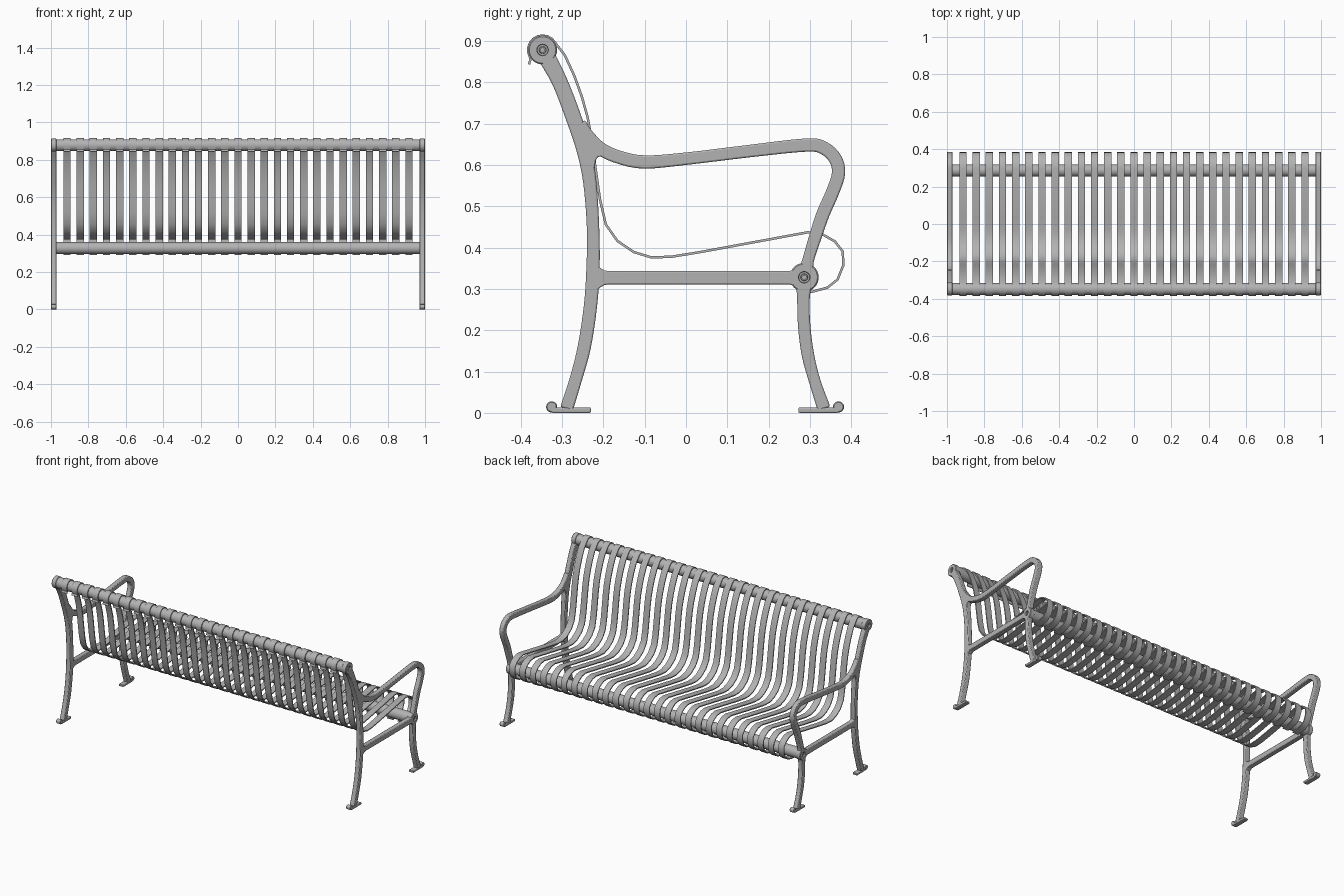
import bpy, bmesh, math
from mathutils import Vector

cube = bpy.data.objects.get("Cube")
if cube:
    bpy.data.objects.remove(cube, do_unlink=True)

grey = bpy.data.materials.new("painted_grey")
grey.use_nodes = True
GREY = (0.45, 0.45, 0.45, 1)
grey.diffuse_color = GREY
grey.node_tree.nodes["Principled BSDF"].inputs["Base Color"].default_value = GREY

INNER, OUTER = 0.97, 1.0      # side frame thickness along x
TOP = (-0.347, 0.878)         # top rail centre (y, z)
LOW = (0.286, 0.328)          # seat rail centre (y, z)


def finish(name, bm, mirror=False, bevel=0.0):
    bmesh.ops.recalc_face_normals(bm, faces=bm.faces)
    mesh = bpy.data.meshes.new(name)
    bm.to_mesh(mesh)
    bm.free()
    mesh.materials.append(grey)
    ob = bpy.data.objects.new(name, mesh)
    bpy.context.collection.objects.link(ob)
    bpy.ops.object.select_all(action="DESELECT")
    ob.select_set(True)
    bpy.context.view_layer.objects.active = ob
    bpy.ops.object.shade_smooth_by_angle(angle=math.radians(35))
    if bevel:
        mod = ob.modifiers.new("soft_edges", "BEVEL")
        mod.width, mod.segments = bevel, 2
        mod.limit_method, mod.angle_limit = "ANGLE", math.radians(45)
    if mirror:
        ob.modifiers.new("other_side", "MIRROR")
    return ob


def smooth(points, steps):
    """Catmull-Rom curve through points of any dimension."""
    pts = [Vector(p) for p in points]
    pts = [2 * pts[0] - pts[1]] + pts + [2 * pts[-1] - pts[-2]]
    out = []
    for a, b, c, d in zip(pts, pts[1:], pts[2:], pts[3:]):
        for i in range(steps):
            t = i / steps
            out.append(0.5 * (2 * b + (c - a) * t + (2 * a - 5 * b + 4 * c - d) * t * t
                              + (3 * b - a - 3 * c + d) * t ** 3))
    return out + [pts[-2]]


def ribbon(path, x0, x1):
    """Solid bar following (y, z, half width), running from x0 to x1."""
    bm = bmesh.new()
    rings = []
    for i, p in enumerate(path):
        d = path[min(i + 1, len(path) - 1)] - path[max(i - 1, 0)]
        n = Vector((-d.y, d.x)).normalized() * p.z
        a, b = p.xy + n, p.xy - n
        rings.append([bm.verts.new((x, q.x, q.y))
                      for x, q in ((x0, a), (x1, a), (x1, b), (x0, b))])
    for r, s in zip(rings, rings[1:]):
        for k in range(4):
            bm.faces.new((r[k], r[k - 1], s[k - 1], s[k]))
    bm.faces.new(rings[0])
    bm.faces.new(rings[-1])
    return bm


def lathe(profile, centre, sides=32):
    """Turned part about the x axis from (x, radius) pairs, capped."""
    bm = bmesh.new()
    rings = [[bm.verts.new((x, centre[0] + r * math.cos(math.tau * k / sides),
                            centre[1] + r * math.sin(math.tau * k / sides)))
              for k in range(sides)] for x, r in profile]
    for r, s in zip(rings, rings[1:]):
        for k in range(sides):
            bm.faces.new((r[k], r[k - 1], s[k - 1], s[k]))
    bm.faces.new(rings[0])
    bm.faces.new(rings[-1])
    return bm


def plate(outline):
    """Flat outline (y, z) given the frame thickness."""
    bm = bmesh.new()
    face = bm.faces.new([bm.verts.new((INNER, y, z)) for y, z in outline])
    ext = bmesh.ops.extrude_face_region(bm, geom=[face])
    verts = [g for g in ext["geom"] if isinstance(g, bmesh.types.BMVert)]
    bmesh.ops.translate(bm, verts=verts, vec=(OUTER - INNER, 0, 0))
    return bm


# Side frame bars: y, z, half width
bars = {
    "rear_leg": [(-.334, .856, .021), (-.305, .80, .019), (-.274, .72, .019),
                 (-.248, .64, .018), (-.233, .56, .016), (-.225, .45, .015),
                 (-.225, .35, .016), (-.231, .26, .016), (-.246, .16, .016),
                 (-.267, .08, .015), (-.289, .01, .016)],
    "armrest": [(-.258, .70, .016), (-.238, .67, .016), (-.205, .638, .016), (-.16, .618, .016),
                (-.10, .607, .016), (.0, .615, .015), (.15, .633, .015),
                (.29, .648, .016), (.333, .641, .016), (.361, .615, .016),
                (.369, .58, .016), (.355, .535, .016), (.331, .48, .016),
                (.311, .42, .015), (.297, .375, .014), (.292, .352, .016)],
    "front_leg": [(.285, .306, .018), (.284, .27, .015), (.286, .21, .015),
                  (.295, .14, .015), (.312, .075, .014), (.334, .01, .016)],
}
for name, pts in bars.items():
    finish(name, ribbon(smooth(pts, 4), INNER, OUTER), mirror=True, bevel=.004)

# Crossbar flares where it meets the legs
bar = [(-.218, .327, .032), (-.208, .327, .024), (-.198, .327, .018), (-.188, .327, .016),
       (.25, .327, .016), (.257, .327, .018), (.264, .327, .022)]
finish("crossbar", ribbon([Vector(p) for p in bar], INNER, OUTER), mirror=True, bevel=.003)

# Web filling the corner between armrest and rear leg
web = [(-.255, .69), (-.20, .64), (-.19, .618), (-.204, .621), (-.214, .619),
       (-.219, .61), (-.221, .59), (-.24, .60)]
finish("armrest_web", plate(web), mirror=True, bevel=.003)

# Feet: flat pad with a rounded toe at the outer end
for name, tip, heel in (("rear", -.325, -.23), ("front", .369, .272)):
    pad = [Vector((tip, .0065, .0065)), Vector((heel, .0065, .0065))]
    finish(name + "_foot_pad", ribbon(pad, INNER, OUTER), mirror=True, bevel=.003)
    toe = [(INNER, .011), (INNER + .003, .0135), (OUTER - .003, .0135), (OUTER, .011)]
    finish(name + "_foot_toe", lathe(toe, (tip, .0145), 20), mirror=True)

# Rails, with bosses that hold a sunken bolt
for name, centre, r in (("top", TOP, .035), ("seat", LOW, .035)):
    finish(name + "_rail", lathe([(-INNER - .005, .032), (INNER + .005, .032)], centre))
    boss = [(INNER, r - .004), (INNER + .003, r), (OUTER - .003, r), (OUTER, r - .003),
            (OUTER, .014), (OUTER - .01, .013), (OUTER - .01, .009),
            (OUTER - .004, .008), (OUTER - .004, .005), (OUTER - .009, .005)]
    finish(name + "_boss", lathe(boss, centre), mirror=True)

# Bent slats: hook over the top rail, down the back, along the seat, curl to the front rail
hook = [(-.380, .843), (-.376, .856)]
hook += [(TOP[0] + .035 * math.cos(a), TOP[1] + .035 * math.sin(a))
         for a in (math.radians(d) for d in range(190, 20, -20))]
back = [(-.293, .865), (-.270, .815), (-.252, .765), (-.238, .715), (-.228, .66),
        (-.220, .60), (-.208, .516), (-.194, .456), (-.166, .416), (-.126, .389),
        (-.083, .376), (-.034, .378), (.034, .389)]
curl = [(.295, .437), (.330, .432), (.360, .415), (.379, .391), (.381, .358),
        (.367, .323), (.342, .303), (.305, .293), (.27, .293)]
path = [Vector((y, z, .003)) for y, z in hook + back + curl]
COUNT, PITCH, HALF = 27, .0703, .0195
start = -PITCH * (COUNT - 1) / 2
slats = finish("slats", ribbon(path, start - HALF, start + HALF))
rows = slats.modifiers.new("row", "ARRAY")
rows.count = COUNT
rows.use_relative_offset = False
rows.use_constant_offset = True
rows.constant_offset_displace = (PITCH, 0, 0)
